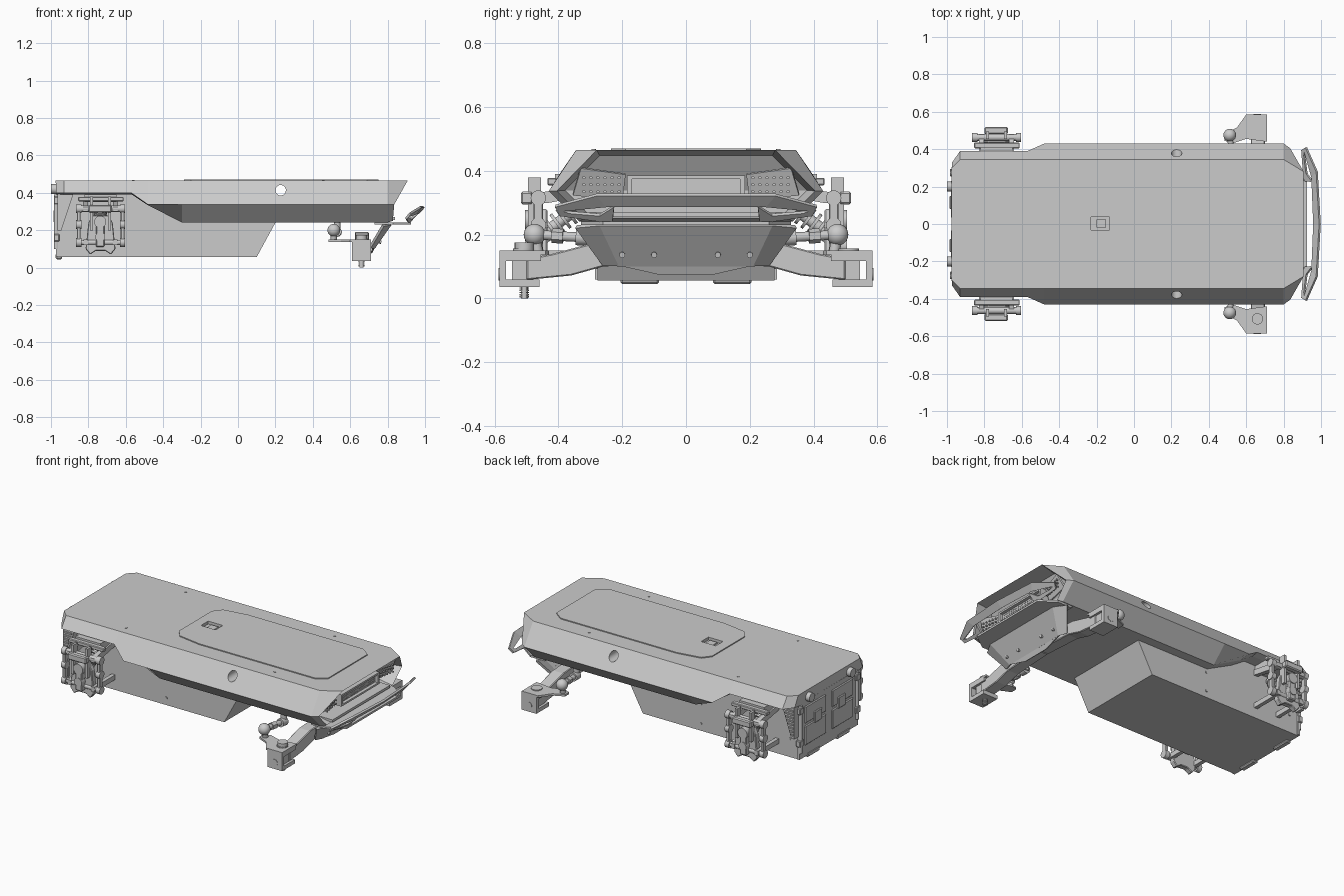
import bpy, bmesh, math
from mathutils import Vector, Matrix

if "Cube" in bpy.data.objects:
    bpy.data.objects.remove(bpy.data.objects["Cube"])


def finish(name, bm, mirror=False, bevel=0, smooth=False):
    bmesh.ops.recalc_face_normals(bm, faces=bm.faces)
    me = bpy.data.meshes.new(name)
    bm.to_mesh(me)
    bm.free()
    ob = bpy.data.objects.new(name, me)
    bpy.context.collection.objects.link(ob)
    if smooth:
        bpy.context.view_layer.objects.active = ob
        ob.select_set(True)
        bpy.ops.object.shade_smooth_by_angle(angle=math.radians(35))
        ob.select_set(False)
    if bevel:
        m = ob.modifiers.new("bevel", 'BEVEL')
        m.width, m.segments = bevel, 1
    if mirror:
        m = ob.modifiers.new("mirror", 'MIRROR')
        m.use_axis = (False, True, False)
        m.use_mirror_merge = False
    return ob


def box(name, x, y, z, mirror=False, bevel=0):
    bm = bmesh.new()
    mid = [(a + b) / 2 for a, b in (x, y, z)]
    size = [b - a for a, b in (x, y, z)]
    bmesh.ops.create_cube(bm, size=1, matrix=Matrix.Translation(mid) @ Matrix.Diagonal((*size, 1)))
    return finish(name, bm, mirror, bevel)


def add_cyl(bm, p, q, r, n=24):
    p, q = Vector(p), Vector(q)
    rot = (q - p).to_track_quat('Z', 'Y').to_matrix().to_4x4()
    bmesh.ops.create_cone(bm, cap_ends=True, segments=n, radius1=r, radius2=r, depth=(q - p).length,
                          matrix=Matrix.Translation((p + q) / 2) @ rot)


def cyl(name, p, q, r, mirror=False, n=24):
    bm = bmesh.new()
    add_cyl(bm, p, q, r, n)
    return finish(name, bm, mirror, smooth=True)


def prism(name, pts, axis, a, b, mirror=False, bevel=0):
    """Extrude a 2D outline along an axis from a to b."""
    put = {'x': lambda u, v, w: (w, u, v), 'y': lambda u, v, w: (u, w, v), 'z': lambda u, v, w: (u, v, w)}[axis]
    bm = bmesh.new()
    f = bm.faces.new([bm.verts.new(put(u, v, a)) for u, v in pts])
    ext = bmesh.ops.extrude_face_region(bm, geom=[f])
    move = Vector(put(0, 0, b - a))
    bmesh.ops.translate(bm, vec=move, verts=[v for v in ext['geom'] if isinstance(v, bmesh.types.BMVert)])
    return finish(name, bm, mirror, bevel)


def sheet(name, rows, t, mirror=False):
    """Strip of quads between two point rows, given thickness."""
    bm = bmesh.new()
    a, b = [[bm.verts.new(p) for p in row] for row in rows]
    for i in range(len(a) - 1):
        bm.faces.new((a[i], a[i + 1], b[i + 1], b[i]))
    ob = finish(name, bm)
    m = ob.modifiers.new("solid", 'SOLIDIFY')
    m.thickness, m.offset = t, 0
    if mirror:
        ob.modifiers.new("mirror", 'MIRROR').use_axis = (False, True, False)
    return ob


def cut(ob, cutter):
    cutter.hide_render = True
    cutter.hide_viewport = False
    cutter.display_type = 'WIRE'
    m = ob.modifiers.new("cut", 'BOOLEAN')
    m.operation, m.object, m.solver = 'DIFFERENCE', cutter, 'EXACT'


# Upper shell: half sections (top, widest, bottom) lofted along x
stations = [
    [(-.975, .30, .465), (-.972, .33, .40), (-.97, .30, .392)],
    [(-.93, .345, .465), (-.93, .39, .40), (-.93, .35, .392)],
    [(-.57, .345, .465), (-.57, .39, .40), (-.57, .35, .392)],
    [(-.48, .345, .465), (-.48, .43, .337), (-.48, .35, .333)],
    [(-.30, .345, .465), (-.30, .43, .337), (-.30, .335, .242)],
    [(.80, .345, .465), (.80, .43, .337), (.80, .335, .242)],
    [(.907, .28, .465), (.835, .405, .337), (.828, .32, .25)]]
bm = bmesh.new()
rings = []
for st in stations:
    rings.append([bm.verts.new(p) for p in st] + [bm.verts.new((x, -y, z)) for x, y, z in reversed(st)])
for r0, r1 in zip(rings, rings[1:]):
    for i in range(6):
        bm.faces.new((r0[i], r0[(i + 1) % 6], r1[(i + 1) % 6], r1[i]))
bm.faces.new(rings[0])
e = rings[-1]
nose = [bm.faces.new((e[0], e[1], e[4], e[5])), bm.faces.new((e[1], e[2], e[3], e[4]))]
bmesh.ops.recalc_face_normals(bm, faces=bm.faces)
bmesh.ops.inset_region(bm, faces=nose, thickness=.02, use_even_offset=True)
bmesh.ops.translate(bm, vec=(-.09, 0, 0), verts=list({v for f in nose for v in f.verts}))
shell = finish("upper_shell", bm)
cut(shell, cyl("shell_hole_cutter", (.228, -.6, .414), (.228, .6, .414), .028))

# Top hatch with a square latch pocket
hatch = prism("top_hatch", [(-.29, -.16), (-.25, -.21), (-.1, -.235), (.69, -.235), (.75, -.19),
                            (.75, .19), (.69, .235), (-.1, .235), (-.25, .21), (-.29, .16)], 'z', .462, .471)
pocket = box("latch_cutter", (-.23, -.13), (-.032, .038), (.453, .5))
cut(hatch, pocket)
cut(shell, pocket)
box("latch", (-.2, -.15), (-.02, .025), (.45, .462))
for x in (-.56, .455):
    cyl("shell_bolt", (x, .29, .46), (x, .29, .468), .007, True, 12)

# Lower hull
prism("lower_hull", [(-.962, .057), (.1, .057), (.205, .25), (-.3, .25), (-.52, .41), (-.962, .41)], 'y', -.277, .277)
for x, z in ((-.295, .22), (-.295, .1), (-.9, .17)):
    cyl("hull_bolt", (x, .27, z), (x, .281, z), .008, True, 12)

# Rear panel, doors, tabs, hooks
box("rear_panel", (-.972, -.955), (-.285, .285), (.06, .4))
for z0, z1 in ((.13, .25), (.265, .37)):
    box("rear_door", (-.978, -.965), (.03, .235), (z0, z1), True, .005)
box("door_handle", (-.986, -.97), (.08, .15), (.24, .31), True, .004)
box("rear_foot", (-.975, -.94), (.085, .205), (.045, .075), True, .006)
cyl("rear_hook", (-1.0, .2, .42), (-.93, .2, .42), .027, True)
cyl("rear_hinge", (-.972, .275, .1), (-.972, .275, .39), .012, True, 12)
for z in (.14, .34):
    box("hinge_block", (-.985, -.955), (.255, .295), (z, z + .04), True, .004)
# Rear corner lamp grilles with slats
prism("rear_lamp", [(-.965, .2), (-.945, .2), (-.88, .395), (-.965, .395)], 'y', .27, .325, True)
for i in range(8):
    z = .22 + i * .021
    box("lamp_slat", (-.96, -.945 + i * .0069), (.32, .332), (z, z + .009), True)

# Nose grille and side light panels inside the recess
box("nose_grille", (.77, .815), (-.17, .17), (.325, .375))
for z0, z1 in ((.375, .386), (.314, .325)):
    box("grille_rail", (.77, .835), (-.185, .185), (z0, z1))
box("grille_post", (.77, .835), (.17, .185), (.314, .386), True)
bm = bmesh.new()
for i in range(-10, 11):
    for j in range(3):
        p = (.814, i * .0155, .335 + j * .015)
        add_cyl(bm, p, (p[0] + .004, p[1], p[2]), .004, 8)
finish("grille_dots", bm)
sheet("side_light_panel", [[(.80, .19, .39), (.835, .33, .41)], [(.78, .2, .31), (.80, .355, .325)]], .012, True)
bm = bmesh.new()
for i in range(6):
    for j in range(3):
        p = (.803 + i * .004, .21 + i * .022, .335 + j * .022)
        add_cyl(bm, p, (p[0] + .012, p[1], p[2]), .005, 8)
finish("light_dots", bm, True)
box("recess_shelf", (.73, .84), (-.28, .28), (.255, .27))


# Front bumper hoop, tilted and swept back at the sides
def bump(y, z):
    return (.994 - max(0, abs(y) - .2) * .2 - (.325 - z) * .9, y, z)


sheet("bumper_bar", [[bump(y, z) for y, z in ((0, .325), (.28, .325), (.41, .29))],
                     [bump(y, z) for y, z in ((0, .29), (.25, .29), (.385, .277))]], .012, True)
sheet("bumper_tip", [[bump(.41, .29), bump(.395, .262), bump(.26, .243), bump(.23, .243)],
                     [bump(.385, .277), bump(.365, .27), bump(.27, .262), bump(.225, .29)]], .012, True)
prism("bumper_plate", [(.73, -.33), (.83, -.33), (.925, -.26), (.925, .26), (.83, .33), (.73, .33)], 'z', .23, .242)

# Skid plate under the nose
sheet("skid_plate", [[(.815, 0, .232), (.815, .27, .232), (.775, .345, .225)],
                     [(.725, 0, .105), (.725, .21, .105), (.705, .26, .108)]], .014, True)
sheet("skid_lip", [[(.725, -.21, .105), (.725, .21, .105)], [(.712, -.09, .078), (.712, .09, .078)]], .01)
for y in (.1, .2):
    cyl("skid_bolt", (.745, y, .14), (.766, y, .136), .009, True, 12)

# Front axle arms, steering knuckles
prism("front_arm", [(0, .115), (.26, .1), (.36, .072), (.5, .058), (.5, .125), (.42, .14), (.3, .172), (0, .19)],
      'x', .625, .70, True, .004)
prism("steering_plate", [(.71, .585), (.6, .585), (.55, .515), (.485, .485), (.485, .445), (.525, .43),
                         (.6, .455), (.71, .44)], 'z', .138, .15, True)
box("knuckle_top", (.61, .71), (.455, .585), (.118, .14), True)
box("knuckle_bottom", (.61, .71), (.46, .585), (.036, .06), True)
wall = box("knuckle_wall", (.61, .71), (.565, .585), (.036, .15), True)
cyl("knuckle_bore", (.66, .58, .076), (.66, .5875, .076), .02, True)
box("knuckle_sleeve", (.625, .695), (.48, .545), (.06, .118), True)
cyl("knuckle_collar", (.66, .51, .14), (.66, .51, .156), .032, True)
# King pin, present on one side only
cyl("king_pin_head", (.66, -.507, .14), (.66, -.507, .175), .03)
bm = bmesh.new()
add_cyl(bm, (.66, -.507, 0), (.66, -.507, .06), .011, 16)
for i in range(5):
    add_cyl(bm, (.66, -.507, .003 + i * .007), (.66, -.507, .007 + i * .007), .015, 16)
finish("king_pin_thread", bm, smooth=True)

# Tie rods with ball ends
bm = bmesh.new()
bmesh.ops.create_uvsphere(bm, u_segments=24, v_segments=12, radius=.034, matrix=Matrix.Translation((.512, .475, .2)))
finish("tie_rod_ball", bm, True, smooth=True)
cyl("tie_rod_stud", (.512, .465, .145), (.512, .475, .2), .017, True)
cyl("tie_rod", (.512, .475, .2), (.53, .3, .19), .015, True)
cyl("tie_rod_nut", (.518, .42, .197), (.522, .385, .195), .023, True, 6)
cyl("tie_rod_joint", (.528, .345, .192), (.53, .3, .19), .025, True)
cyl("tie_rod_mount", (.53, .31, .18), (.53, .31, .25), .018, True)

# Rear suspension: links, cross rods, carrier, hub
for x in (-.852, -.617):
    box("rear_link", (x - .01, x + .01), (.448, .478), (.13, .33), True, .003)
    for z in (.135, .23, .315):
        cyl("link_eye", (x - .014, .463, z), (x + .014, .463, z), .024, True)
for z, r in ((.315, .018), (.135, .014)):
    cyl("cross_rod", (-.86, .463, z), (-.61, .463, z), r, True)
for x in (-.815, -.655):
    prism("upper_wishbone", [(.27, .33), (.27, .365), (.44, .335), (.48, .325), (.48, .3), (.43, .3)],
          'x', x - .014, x + .014, True)
    prism("lower_wishbone", [(.27, .12), (.27, .15), (.48, .15), (.48, .12)], 'x', x - .012, x + .012, True)
box("mount_bar", (-.855, -.612), (.405, .435), (.355, .378), True, .004)
box("mount_bracket", (-.82, -.65), (.27, .41), (.35, .39), True)
box("carrier_cap", (-.8, -.675), (.48, .518), (.295, .335), True, .006)
prism("hub_carrier", [(-.79, .07), (-.76, .09), (-.71, .09), (-.68, .07), (-.655, .1), (-.67, .24), (-.69, .28),
                      (-.78, .28), (-.8, .24), (-.815, .1)], 'y', .435, .47, True, .004)
for x in (-.79, -.695):
    box("carrier_post", (x, x + .015), (.455, .495), (.2, .38), True)
cyl("hub", (-.737, .46, .245), (-.737, .505, .245), .032, True)
cyl("hub_joint", (-.737, .455, .165), (-.737, .505, .165), .026, True)
box("hub_yoke", (-.76, -.715), (.465, .5), (.11, .24), True, .005)
# Rear shock absorber with coil
p, q = Vector((-.737, .29, .32)), Vector((-.737, .45, .2))
cyl("shock_body", p, q, .018, True)
bm = bmesh.new()
for i in range(6):
    c = p.lerp(q, .2 + i * .12)
    add_cyl(bm, c, c + (q - p) * .05, .036, 20)
finish("shock_coil", bm, True, smooth=True)
cyl("shock_eye", (-.76, .45, .2), (-.714, .45, .2), .03, True)
